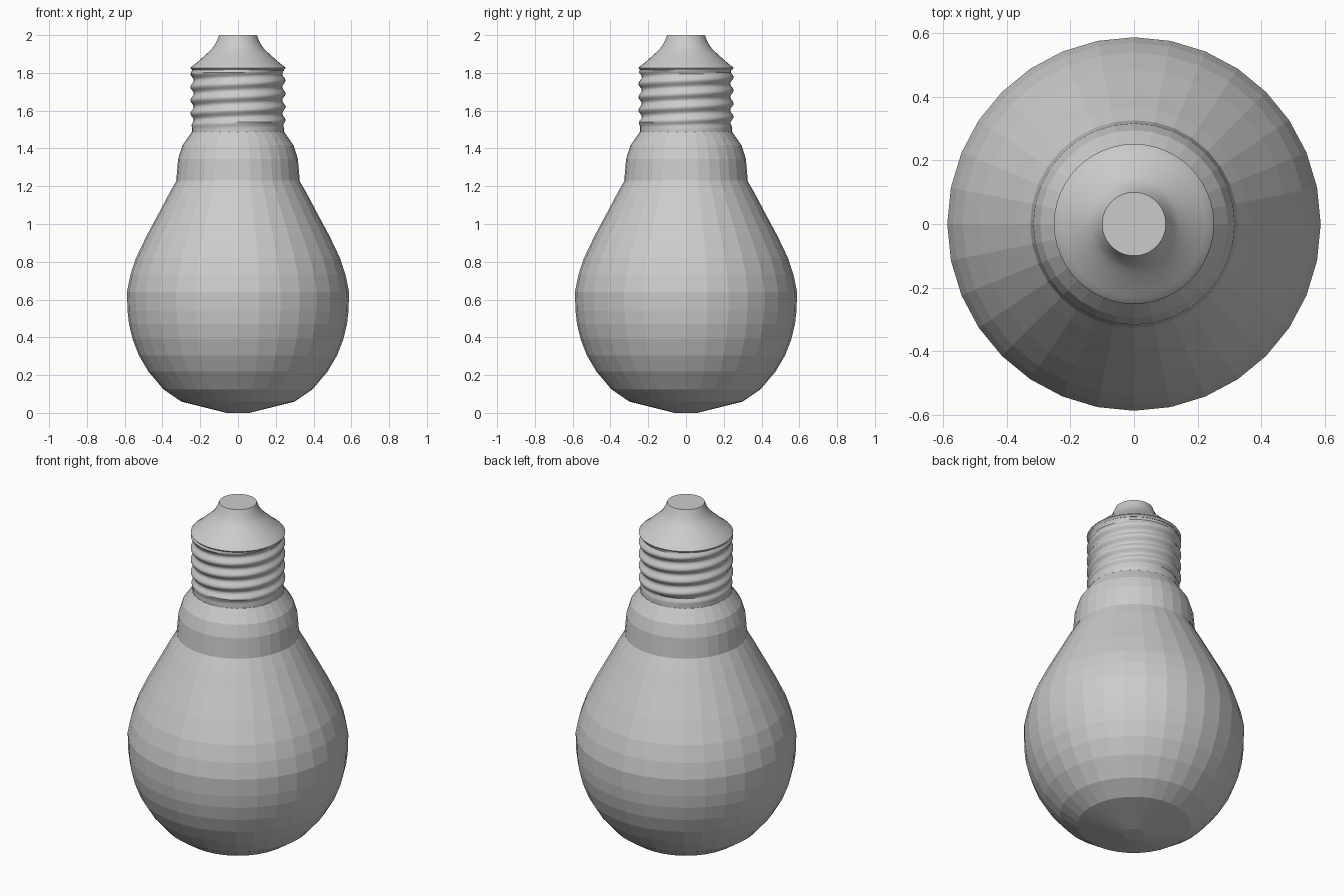
import bpy
from math import sin, cos, pi

if "Cube" in bpy.data.objects:
    bpy.data.objects.remove(bpy.data.objects["Cube"])


def make_object(name, verts, faces):
    mesh = bpy.data.meshes.new(name)
    mesh.from_pydata(verts, [], faces)
    mesh.update()
    obj = bpy.data.objects.new(name, mesh)
    bpy.context.collection.objects.link(obj)
    return obj


def lathe(name, profile, sides, wobble=lambda z, a: 0.0):
    """Revolve (radius, z) points, listed bottom to top, and close both ends."""
    verts, faces = [], []
    for r, z in profile:
        for i in range(sides):
            a = 2 * pi * i / sides
            rad = r + wobble(z, a)
            verts.append((rad * cos(a), rad * sin(a), z))
    for k in range(len(profile) - 1):
        for i in range(sides):
            j = (i + 1) % sides
            lo, hi = k * sides, (k + 1) * sides
            faces.append((lo + i, lo + j, hi + j, hi + i))
    faces.append(tuple(reversed(range(sides))))
    top = (len(profile) - 1) * sides
    faces.append(tuple(range(top, top + sides)))
    return make_object(name, verts, faces)


# Glass bulb with stepped neck, flat faceted
lathe("glass_bulb", [
    (0.06, 0.0), (0.30, 0.06), (0.395, 0.125), (0.475, 0.22), (0.525, 0.305),
    (0.558, 0.39), (0.577, 0.47), (0.585, 0.54), (0.588, 0.64), (0.57, 0.73),
    (0.54, 0.82), (0.485, 0.935), (0.41, 1.075), (0.365, 1.16), (0.322, 1.235),
    (0.327, 1.23), (0.317, 1.345), (0.295, 1.415), (0.245, 1.487)], 32)

# Screw base: a sine thread climbing in a helix, fading out at both ends
Z0, Z1, PITCH = 1.48, 1.82, 0.07


def thread(z, a):
    fade = max(0.0, min(1.0, (z - Z0 - 0.03) / 0.03, (Z1 - z) / 0.02))
    return 0.009 * fade * cos(2 * pi * (z - 1.55) / PITCH - a)


ROWS = 40
base = lathe("screw_base",
             [(0.243, Z0 + (Z1 - Z0) * k / ROWS) for k in range(ROWS + 1)],
             48, thread)

# Insulator cone and contact tip
cap = lathe("contact_cap", [
    (0.243, 1.815), (0.252, 1.825), (0.246, 1.833), (0.225, 1.848), (0.165, 1.902),
    (0.14, 1.925), (0.125, 1.945), (0.112, 1.97), (0.10, 2.0)], 48)

# Smooth the metal parts only
for obj in (base, cap):
    bpy.ops.object.select_all(action='DESELECT')
    obj.select_set(True)
    bpy.context.view_layer.objects.active = obj
    bpy.ops.object.shade_smooth_by_angle(angle=0.6)
